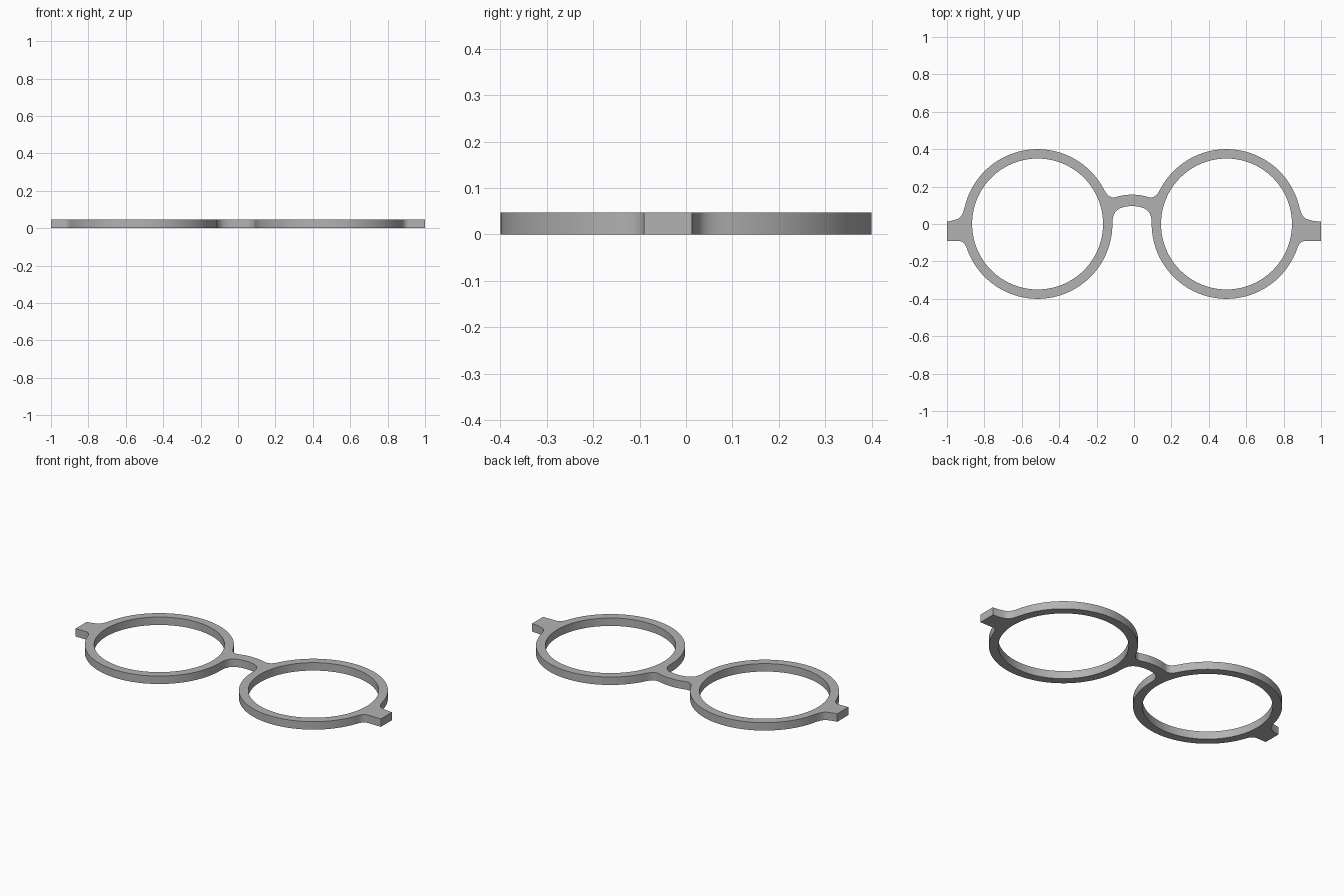
import bpy
import bmesh
from math import sin, cos, radians
from mathutils import Vector
from mathutils.geometry import interpolate_bezier

if "Cube" in bpy.data.objects:
    bpy.data.objects.remove(bpy.data.objects["Cube"])

MID = -0.0105          # x of the bridge centre
LENS = 0.505           # lens centre distance from the bridge centre
OUTER, INNER = 0.40, 0.35
HEIGHT = 0.047

mat = bpy.data.materials.new("frame grey")
mat.use_nodes = True
grey = (0.45, 0.45, 0.45, 1)
mat.diffuse_color = grey
mat.node_tree.nodes["Principled BSDF"].inputs["Base Color"].default_value = grey


def ring(angle, radius=OUTER):
    a = radians(angle)
    return (LENS + radius * cos(a), radius * sin(a))


def arc(start, end, steps, radius=OUTER):
    return [ring(start + (end - start) * i / steps, radius) for i in range(steps + 1)]


def bend(a, b, c, d, steps=10):
    pts = interpolate_bezier(*[Vector((*p, 0)) for p in (a, b, c, d)], steps)
    return [(p.x, p.y) for p in pts]


def half_outline(tip):
    # Bridge top, rim, hinge lug, rim again, bridge underside
    pts = bend((0, 0.157), (0.06, 0.157), (0.08, 0.142), (0.1, 0.142))
    pts += bend((0.1, 0.142), (0.125, 0.142), (0.14, 0.165), ring(152))
    pts += arc(152, 14, 56)
    pts += bend(ring(14), (0.905, 0.05), (0.915, 0.03), (0.945, 0.023))
    pts += [(0.97, 0.016), (tip, 0.013), (tip, -0.091)]
    pts += bend((0.925, -0.091), (0.905, -0.091), (0.892, -0.105), ring(-19))
    pts += arc(-19, -180, 64)
    pts += bend(ring(-180), (0.105, 0.06), (0.085, 0.094), (0, 0.096), 16)
    clean = []
    for p in pts:
        if not clean or (Vector(p) - Vector(clean[-1])).length > 1e-4:
            clean.append(p)
    return clean


def add_loop(curve, pts):
    spline = curve.splines.new("POLY")
    spline.points.add(len(pts) - 1)
    for point, (x, y) in zip(spline.points, pts):
        point.co = (x + MID, y, HEIGHT / 2, 1)
    spline.use_cyclic_u = True


# Filled outline with two lens openings, given thickness
curve = bpy.data.curves.new("spectacle_frame", "CURVE")
curve.dimensions = "2D"
curve.fill_mode = "BOTH"
curve.extrude = HEIGHT / 2
left = half_outline(1 - MID)
right = [(-x, y) for x, y in half_outline(1 + MID)]
add_loop(curve, left + right[::-1][1:-1])
opening = arc(0, 360, 128, INNER)[:-1]
add_loop(curve, opening)
add_loop(curve, [(-x, y) for x, y in opening])

frame = bpy.data.objects.new("spectacle_frame", curve)
bpy.context.collection.objects.link(frame)
bpy.ops.object.select_all(action="DESELECT")
frame.select_set(True)
bpy.context.view_layer.objects.active = frame
bpy.ops.object.convert(target="MESH")

# Weld caps to walls and rest the frame on the ground
bm = bmesh.new()
bm.from_mesh(frame.data)
bmesh.ops.remove_doubles(bm, verts=bm.verts, dist=1e-5)
bmesh.ops.recalc_face_normals(bm, faces=bm.faces)
low = min(v.co.z for v in bm.verts)
bmesh.ops.translate(bm, verts=bm.verts, vec=(0, 0, -low))
bm.to_mesh(frame.data)
bm.free()
frame.data.materials.clear()
frame.data.materials.append(mat)
bpy.ops.object.shade_smooth_by_angle(angle=radians(30))
